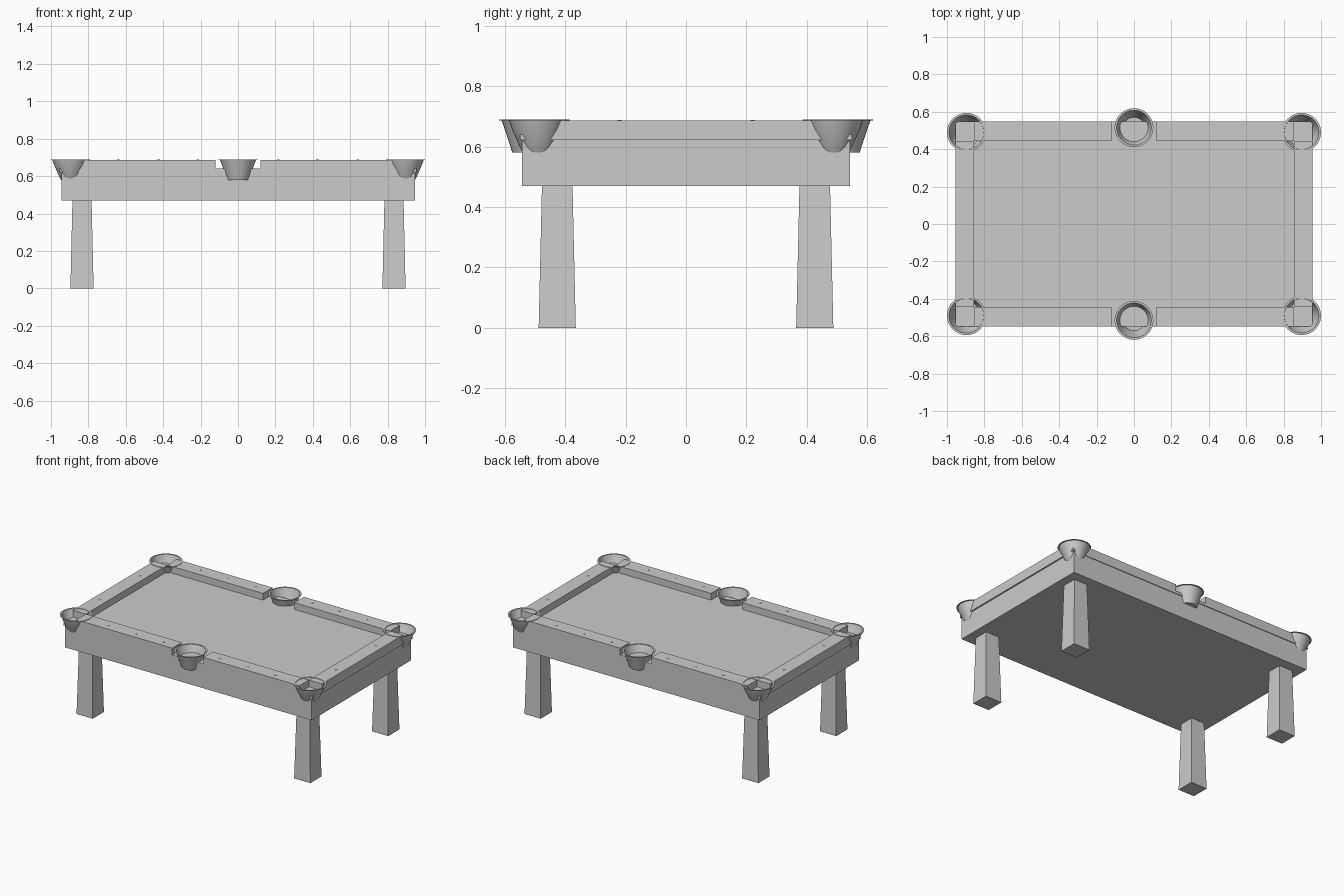
import bpy, bmesh, math

if "Cube" in bpy.data.objects:
    bpy.data.objects.remove(bpy.data.objects["Cube"])


def add_object(name, bm):
    bmesh.ops.recalc_face_normals(bm, faces=bm.faces[:])
    mesh = bpy.data.meshes.new(name)
    bm.to_mesh(mesh)
    bm.free()
    obj = bpy.data.objects.new(name, mesh)
    bpy.context.collection.objects.link(obj)
    return obj


def box(name, x0, x1, y0, y1, z0, z1, flare=0.0):
    """Box between limits; flare widens the bottom face on every side."""
    bm = bmesh.new()
    bmesh.ops.create_cube(bm, size=1)
    for v in bm.verts:
        f = flare if v.co.z < 0 else 0
        v.co = ((x1 + f if v.co.x > 0 else x0 - f),
                (y1 + f if v.co.y > 0 else y0 - f),
                (z1 if v.co.z > 0 else z0))
    return add_object(name, bm)


def lathe(name, profile, x, y, steps=32):
    """Spin an (r, z) profile around a vertical axis at x, y."""
    bm = bmesh.new()
    verts = [bm.verts.new((r, 0, z)) for r, z in profile]
    edges = [bm.edges.new(pair) for pair in zip(verts, verts[1:])]
    bmesh.ops.spin(bm, geom=verts + edges, cent=(0, 0, 0), axis=(0, 0, 1),
                   angle=math.tau, steps=steps, use_merge=True)
    bmesh.ops.remove_doubles(bm, verts=bm.verts[:], dist=1e-5)
    bmesh.ops.translate(bm, verts=bm.verts[:], vec=(x, y, 0))
    obj = add_object(name, bm)
    bpy.ops.object.select_all(action='DESELECT')
    obj.select_set(True)
    bpy.context.view_layer.objects.active = obj
    bpy.ops.object.shade_smooth_by_angle(angle=math.radians(35))
    return obj


def span(a, b, s):
    return sorted((a * s, b * s))


# Cabinet and playing bed
box("cabinet", -0.945, 0.945, -0.544, 0.544, 0.47, 0.622)
box("bed", -0.955, 0.955, -0.549, 0.549, 0.622, 0.64)

# Pocket cups: thin shell, flared rim and closed bottom
corner_cup = [(0, 0.58), (0.05, 0.58), (0.06, 0.597), (0.088, 0.662), (0.096, 0.687),
              (0.104, 0.687), (0.104, 0.69), (0.093, 0.69), (0.084, 0.662),
              (0.055, 0.597), (0.045, 0.585), (0, 0.585)]
side_cup = [(0, 0.58), (0.06, 0.58), (0.087, 0.662), (0.096, 0.687),
            (0.104, 0.687), (0.104, 0.69), (0.093, 0.69), (0.083, 0.662),
            (0.056, 0.585), (0, 0.585)]

for sx, xn in ((-1, "left"), (1, "right")):
    # End rail with two sight markers
    box(f"{xn}_end_rail", *span(0.855, 0.955, sx), -0.445, 0.445, 0.64, 0.687)
    for i, y in enumerate((-0.22, 0.22)):
        lathe(f"{xn}_end_sight_{i}", [(0.007, 0.685), (0.007, 0.689), (0, 0.689)],
              sx * 0.905, y, 8)
    for sy, yn in ((-1, "front"), (1, "back")):
        tag = f"{yn}_{xn}"
        # Long rail half, leaving gaps for the pockets
        box(f"{tag}_rail", *span(0.12, 0.855, sx), *span(0.445, 0.549, sy), 0.64, 0.687)
        for i, x in enumerate((0.215, 0.425, 0.64)):
            lathe(f"{tag}_sight_{i}", [(0.007, 0.685), (0.007, 0.689), (0, 0.689)],
                  sx * x, sy * 0.505, 8)
        # Corner pocket and tapered leg
        lathe(f"{tag}_pocket", corner_cup, sx * 0.896, sy * 0.49)
        box(f"{tag}_leg", *span(0.783, 0.885, sx), *span(0.376, 0.477, sy),
            0, 0.475, flare=0.011)

# Side pockets
for sy, yn in ((-1, "front"), (1, "back")):
    lathe(f"{yn}_side_pocket", side_cup, 0, sy * 0.515)
